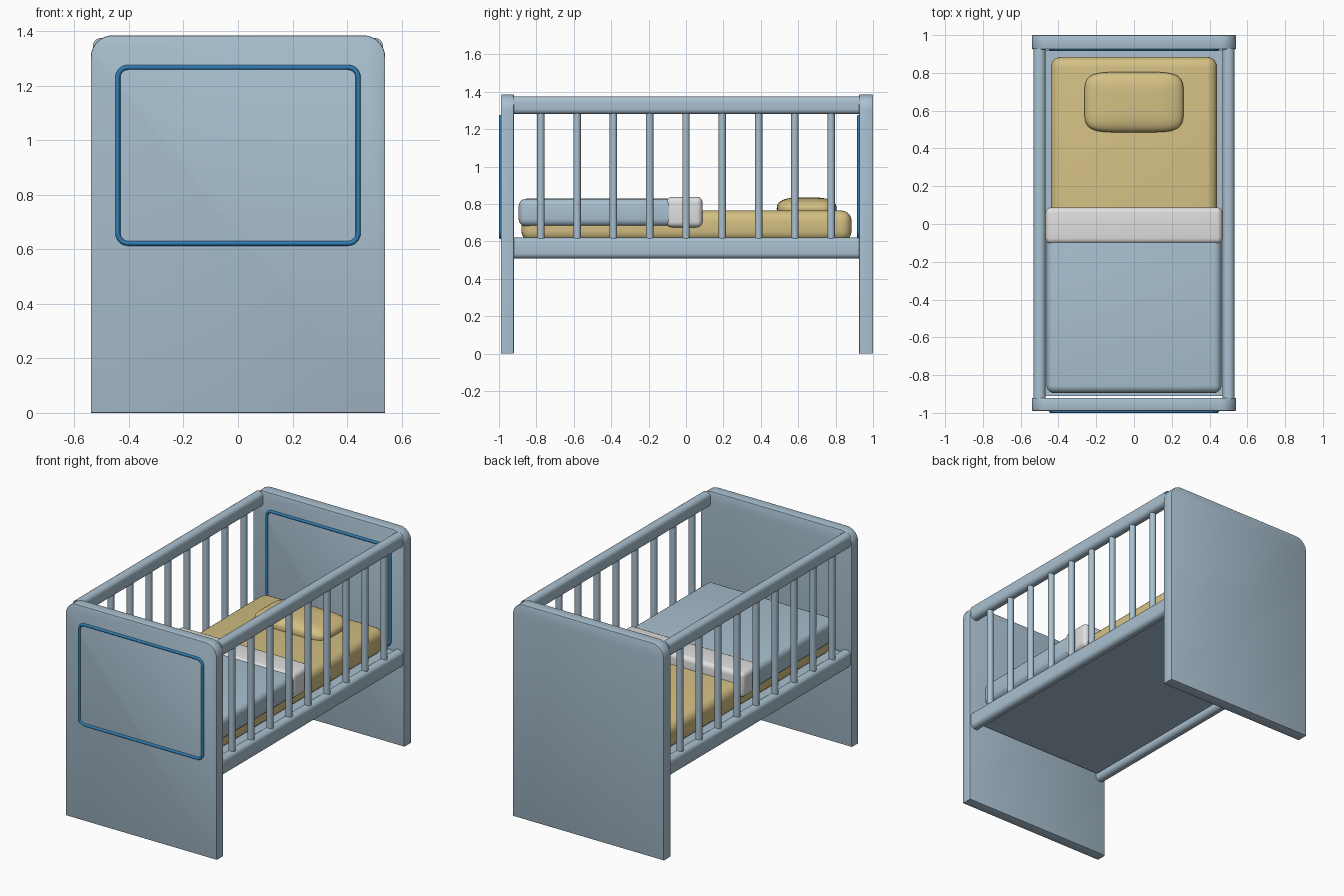
import bpy, bmesh, math
from mathutils import Vector

if "Cube" in bpy.data.objects:
    bpy.data.objects.remove(bpy.data.objects["Cube"])


def material(name, rgb):
    m = bpy.data.materials.new(name)
    m.diffuse_color = (*rgb, 1)
    m.use_nodes = True
    m.node_tree.nodes["Principled BSDF"].inputs["Base Color"].default_value = m.diffuse_color
    return m


BLUE = material("pale blue", (0.40, 0.53, 0.63))
TAN = material("tan", (0.66, 0.53, 0.23))
WHITE = material("off white", (0.74, 0.74, 0.74))
TRIM = material("strong blue", (0.027, 0.21, 0.46))


def finish(bm, name, mat, angle=40):
    bmesh.ops.recalc_face_normals(bm, faces=bm.faces[:])
    me = bpy.data.meshes.new(name)
    bm.to_mesh(me)
    bm.free()
    me.materials.append(mat)
    ob = bpy.data.objects.new(name, me)
    bpy.context.collection.objects.link(ob)
    bpy.ops.object.select_all(action='DESELECT')
    ob.select_set(True)
    bpy.context.view_layer.objects.active = ob
    bpy.ops.object.shade_smooth_by_angle(angle=math.radians(angle))
    return ob


def box(name, mat, x, y, z, bevel=0, segs=4, axis=None):
    """Box from ranges; bevel all edges, or only those along one axis."""
    bm = bmesh.new()
    bmesh.ops.create_cube(bm, size=1)
    for v in bm.verts:
        v.co = Vector([(r[0] + r[1]) / 2 + c * (r[1] - r[0])
                       for c, r in zip(v.co, (x, y, z))])
    if bevel:
        edges = [e for e in bm.edges if axis is None or
                 abs((e.verts[0].co - e.verts[1].co).normalized()[axis]) > 0.9]
        bmesh.ops.bevel(bm, geom=edges, offset=bevel, segments=segs,
                        profile=0.5, affect='EDGES')
    return finish(bm, name, mat)


def rounded_rect(x, z0, z1, r, n=8):
    pts = []
    for i, (cx, cz) in enumerate([(x - r, z1 - r), (-x + r, z1 - r),
                                  (-x + r, z0 + r), (x - r, z0 + r)]):
        for k in range(n + 1):
            a = math.pi / 2 * (i + k / n)
            pts.append((cx + r * math.cos(a), cz + r * math.sin(a)))
    return pts


def end_panel(name, y0, y1):
    # rounded top corners, square feet
    top = rounded_rect(0.54, 0, 1.385, 0.08)[:18]
    pts = top + [(-0.54, 0), (0.54, 0)]
    bm = bmesh.new()
    f = bm.faces.new([bm.verts.new((px, y0, pz)) for px, pz in pts])
    ext = bmesh.ops.extrude_face_region(bm, geom=[f])
    bmesh.ops.translate(bm, vec=(0, y1 - y0, 0),
                        verts=[v for v in ext["geom"] if isinstance(v, bmesh.types.BMVert)])
    rim = [e for e in bm.edges if abs(e.verts[0].co.y - e.verts[1].co.y) < 1e-5]
    bmesh.ops.bevel(bm, geom=rim, offset=0.005, segments=2, profile=0.5, affect='EDGES')
    finish(bm, name, BLUE)


def trim_ring(name, y, r=0.009, sides=10):
    # round bead swept around a rounded rectangle
    bm = bmesh.new()
    rings = []
    for k in range(sides):
        a = 2 * math.pi * k / sides
        d = r * math.cos(a)
        pts = rounded_rect(0.441 + d, 0.622 - d, 1.268 + d, 0.038 + d)
        rings.append([bm.verts.new((px, y + r * math.sin(a), pz)) for px, pz in pts])
    n = len(rings[0])
    for k in range(sides):
        a, b = rings[k], rings[(k + 1) % sides]
        for i in range(n):
            j = (i + 1) % n
            bm.faces.new((a[i], a[j], b[j], b[i]))
    finish(bm, name, TRIM, 60)


# end boards with bead frames on their front faces
end_panel("foot_board", -0.99, -0.92)
end_panel("head_board", 0.925, 1.0)
trim_ring("foot_board_trim", -0.991)
trim_ring("head_board_trim", 0.924)

# side rails and bars
for side, s in (("left", -1), ("right", 1)):
    xr = (s * 0.5 - 0.032, s * 0.5 + 0.032)
    box(side + "_top_rail", BLUE, xr, (-0.925, 0.93), (1.28, 1.375), 0.028, 6, axis=1)
    box(side + "_bottom_rail", BLUE, xr, (-0.925, 0.93), (0.508, 0.62), 0.028, 6, axis=1)
    for i in range(9):
        bm = bmesh.new()
        bmesh.ops.create_cone(bm, cap_ends=True, segments=16, radius1=0.02,
                              radius2=0.02, depth=0.70)
        bmesh.ops.translate(bm, verts=bm.verts, vec=(s * 0.5, -0.776 + 0.194 * i, 0.95))
        finish(bm, f"{side}_bar_{i + 1}", BLUE)

# base and bedding
box("bed_base", BLUE, (-0.475, 0.475), (-0.91, 0.922), (0.55, 0.605))
box("mattress", TAN, (-0.44, 0.44), (-0.88, 0.885), (0.6, 0.765), 0.055, 5)
box("blanket", BLUE, (-0.463, 0.463), (-0.895, 0.07), (0.68, 0.828), 0.04, 5)
box("blanket_fold", WHITE, (-0.468, 0.468), (-0.105, 0.088), (0.675, 0.838), 0.03, 5)


# pillow: soft cushion shape (superellipsoid)
def spow(v, e):
    return math.copysign(abs(v) ** e, v)


bm = bmesh.new()
bmesh.ops.create_uvsphere(bm, u_segments=48, v_segments=24, radius=1)
for v in bm.verts:
    lat = math.asin(max(-1, min(1, v.co.z)))
    lon = math.atan2(v.co.y, v.co.x)
    c = spow(math.cos(lat), 0.6)
    v.co = (0.263 * c * spow(math.cos(lon), 0.4),
            0.645 + 0.16 * c * spow(math.sin(lon), 0.4),
            0.775 + 0.06 * spow(math.sin(lat), 0.8))
finish(bm, "pillow", TAN, 60)
